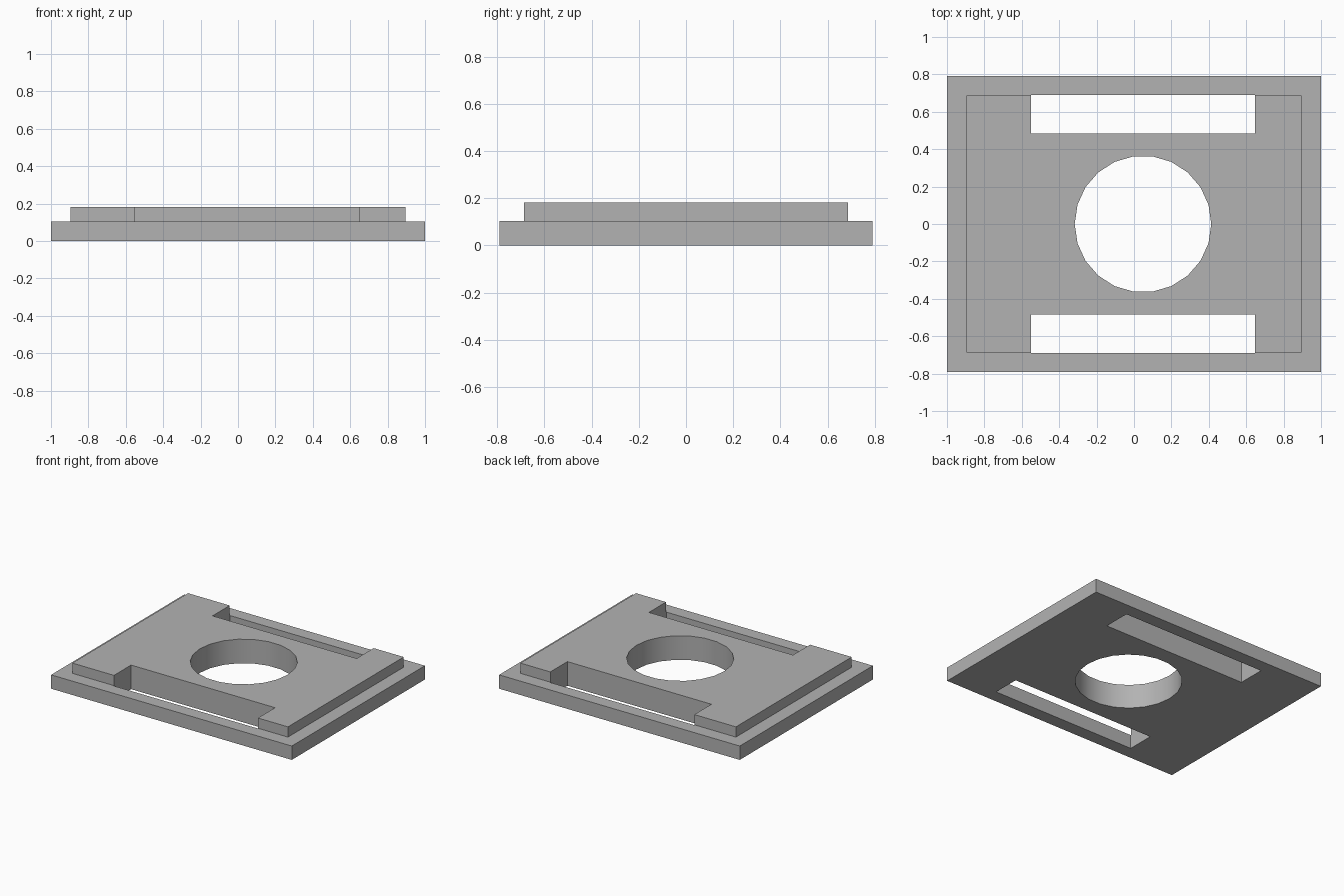
import bpy
import math

default_cube = bpy.data.objects.get("Cube")
if default_cube:
    bpy.data.objects.remove(default_cube, do_unlink=True)

grey = bpy.data.materials.new("plain grey")
grey.use_nodes = True
grey.diffuse_color = (0.45, 0.45, 0.45, 1)
grey.node_tree.nodes["Principled BSDF"].inputs["Base Color"].default_value = grey.diffuse_color


def box(name, x0, x1, y0, y1, z0, z1):
    bpy.ops.mesh.primitive_cube_add(
        size=1, location=((x0 + x1) / 2, (y0 + y1) / 2, (z0 + z1) / 2))
    obj = bpy.context.object
    obj.name = name
    obj.scale = (x1 - x0, y1 - y0, z1 - z0)
    bpy.ops.object.transform_apply(location=False, rotation=False, scale=True)
    obj.data.materials.append(grey)
    return obj


def combine(target, tool, operation):
    mod = target.modifiers.new(operation.lower(), "BOOLEAN")
    mod.operation = operation
    mod.solver = "EXACT"
    mod.object = tool
    bpy.context.view_layer.objects.active = target
    bpy.ops.object.modifier_apply(modifier=mod.name)
    bpy.data.objects.remove(tool, do_unlink=True)


# Stepped plate: wide base with a smaller raised pad
plate = box("stepped_plate", -1, 1, -0.79, 0.79, 0, 0.104)
pad = box("raised_pad", -0.896, 0.896, -0.687, 0.687, 0.05, 0.181)
combine(plate, pad, "UNION")

# Long slots through the front and back edges of the pad
for side in (-1, 1):
    near, far = sorted((side * 0.484, side * 0.691))
    slot = box("slot_cutter", -0.55, 0.647, near, far, -0.1, 0.3)
    slot.hide_render = True
    combine(plate, slot, "DIFFERENCE")

# Round centre hole
bpy.ops.mesh.primitive_cylinder_add(
    vertices=22, radius=0.365, depth=0.6, location=(0.048, 0, 0.1),
    rotation=(0, 0, math.pi / 2))
hole = bpy.context.object
hole.name = "hole_cutter"
hole.hide_render = True
hole.data.materials.append(grey)
combine(plate, hole, "DIFFERENCE")

# Smooth the hole wall, keep all corners sharp
bpy.ops.object.select_all(action="DESELECT")
plate.select_set(True)
bpy.context.view_layer.objects.active = plate
bpy.ops.object.shade_smooth_by_angle(angle=math.radians(30))
